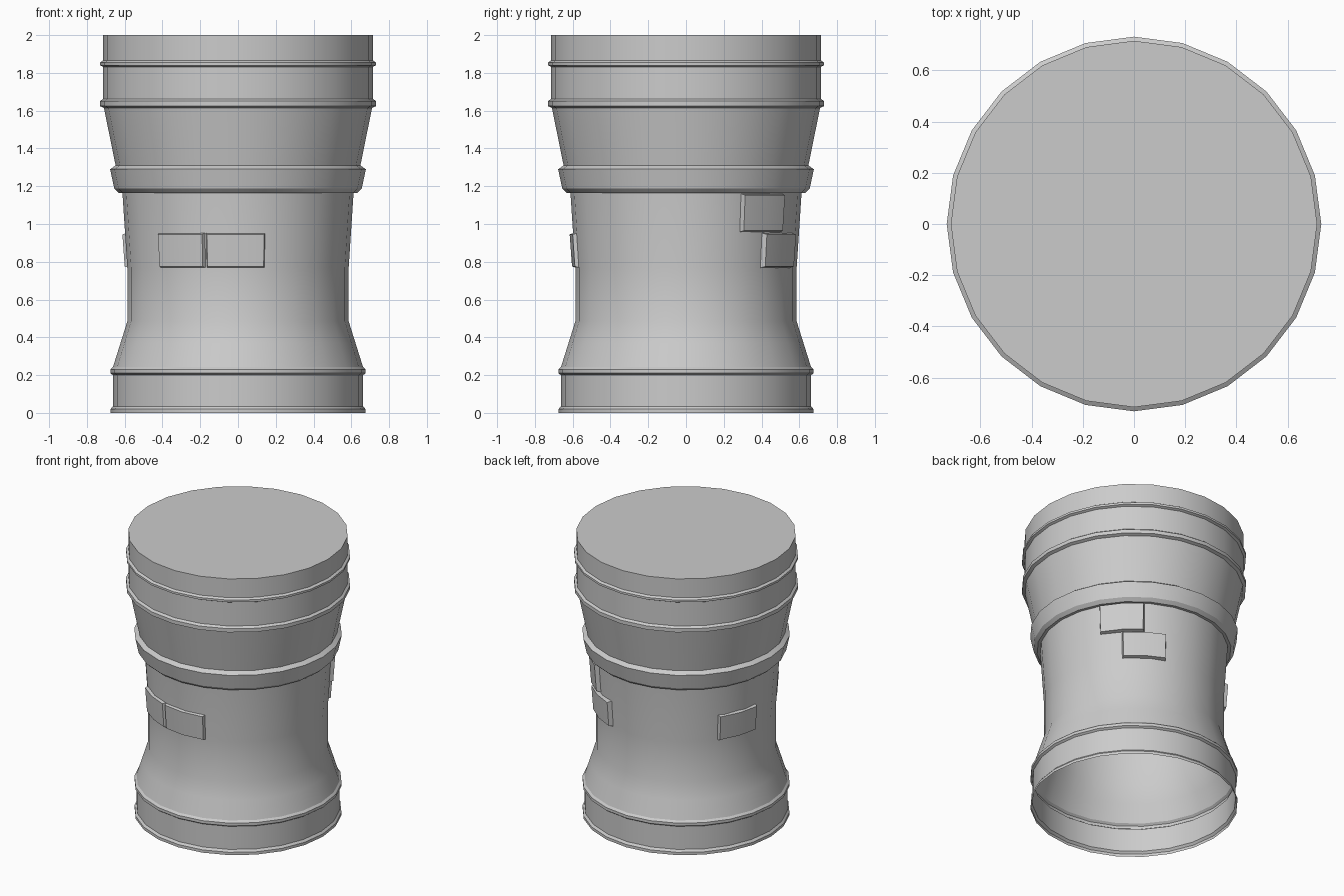
import bpy, bmesh
from math import cos, sin, radians, pi

if "Cube" in bpy.data.objects:
    bpy.data.objects.remove(bpy.data.objects["Cube"])

SIDES = 24


def finish(bm, name, angle=25):
    bmesh.ops.recalc_face_normals(bm, faces=bm.faces[:])
    mesh = bpy.data.meshes.new(name)
    bm.to_mesh(mesh)
    bm.free()
    obj = bpy.data.objects.new(name, mesh)
    bpy.context.collection.objects.link(obj)
    bpy.ops.object.select_all(action='DESELECT')
    bpy.context.view_layer.objects.active = obj
    obj.select_set(True)
    bpy.ops.object.shade_smooth_by_angle(angle=radians(angle))
    return obj


def polar(r, a, z):
    return (r * cos(a), r * sin(a), z)


# Tower shell: turned profile (radius, height), open below and capped on top
profile = [
    (0.675, 0.0), (0.675, 0.02), (0.662, 0.035), (0.662, 0.20),
    (0.676, 0.21), (0.676, 0.23), (0.662, 0.243),
    (0.622, 0.37), (0.586, 0.485), (0.586, 0.77), (0.612, 1.165),
    (0.632, 1.165), (0.655, 1.187), (0.677, 1.29), (0.648, 1.31),
    (0.710, 1.615), (0.731, 1.624), (0.731, 1.65), (0.715, 1.662),
    (0.715, 1.832), (0.731, 1.84), (0.731, 1.855), (0.715, 1.865),
    (0.715, 2.0)]
bm = bmesh.new()
rings = [[bm.verts.new(polar(r, 2 * pi * i / SIDES, z)) for i in range(SIDES)]
         for r, z in profile]
for low, high in zip(rings, rings[1:]):
    for i in range(SIDES):
        j = (i + 1) % SIDES
        bm.faces.new((low[i], low[j], high[j], high[i]))
bm.faces.new(rings[-1])
finish(bm, "tower_shell")


def wall_radius(z):
    return 0.586 + 0.026 * (z - 0.77) / 0.395


# Raised bricks: curved blocks following the wall, with chamfered borders
def brick(name, a0, a1, z0, z1, lift):
    bm = bmesh.new()
    steps = 2
    columns = []
    for k in range(steps + 1):
        t = k / steps
        base = radians(a0 + (a1 - a0) * t)
        face = radians(a0 + 1.5 + (a1 - a0 - 3) * t)
        columns.append([bm.verts.new(p) for p in (
            polar(wall_radius(z0) - 0.015, base, z0),
            polar(wall_radius(z0) + lift, face, z0 + 0.01),
            polar(wall_radius(z1) + lift, face, z1 - 0.01),
            polar(wall_radius(z1) - 0.015, base, z1))])
    for a, b in zip(columns, columns[1:]):
        for i in range(4):
            j = (i + 1) % 4
            bm.faces.new((a[i], b[i], b[j], a[j]))
    bm.faces.new(columns[0])
    bm.faces.new(columns[-1])
    finish(bm, name)


brick("front_brick_left", -135, -106.5, 0.765, 0.955, 0.018)
brick("front_brick_right", -107, -75.5, 0.765, 0.955, 0.018)
brick("back_brick_upper", 28, 57, 0.955, 1.163, 0.024)
brick("back_brick_lower", 42, 71, 0.765, 0.955, 0.024)
brick("left_brick", 145, 175, 0.765, 0.955, 0.018)
